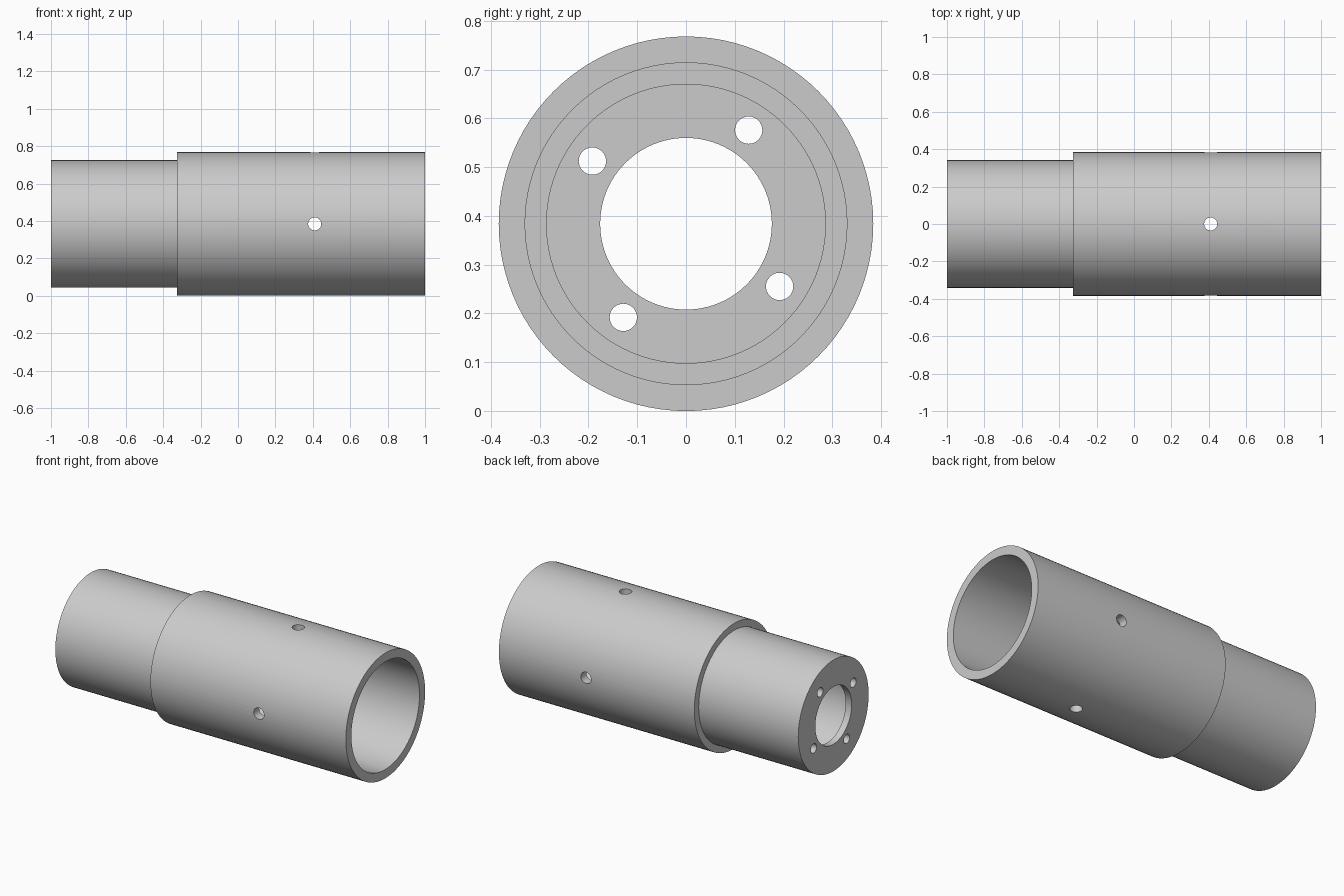
import bpy, bmesh
from math import cos, sin, pi, radians
from mathutils import Matrix, Vector

if "Cube" in bpy.data.objects:
    bpy.data.objects.remove(bpy.data.objects["Cube"])

R = 0.384          # outer radius, also height of the axis
SIDES = 96


def lathe_x(name, profile):
    """Revolve a closed (x, radius) profile around the x axis."""
    bm = bmesh.new()
    rings = [[bm.verts.new((x, r * cos(2 * pi * i / SIDES), r * sin(2 * pi * i / SIDES) + R))
              for i in range(SIDES)] for x, r in profile]
    for k, a in enumerate(rings):
        b = rings[(k + 1) % len(rings)]
        for i in range(SIDES):
            j = (i + 1) % SIDES
            bm.faces.new((a[i], a[j], b[j], b[i]))
    bmesh.ops.recalc_face_normals(bm, faces=bm.faces)
    me = bpy.data.meshes.new(name)
    bm.to_mesh(me)
    bm.free()
    ob = bpy.data.objects.new(name, me)
    bpy.context.collection.objects.link(ob)
    return ob


def drill(ob, centre, axis, radius, length):
    """Cut a round hole through the object."""
    bpy.ops.mesh.primitive_cylinder_add(vertices=32, radius=radius, depth=length)
    cutter = bpy.context.object
    cutter.name = "hole_cutter"
    cutter.matrix_world = (Matrix.Translation(centre)
                           @ Vector(axis).to_track_quat('Z', 'Y').to_matrix().to_4x4())
    mod = ob.modifiers.new("hole", 'BOOLEAN')
    mod.operation = 'DIFFERENCE'
    mod.solver = 'EXACT'
    mod.object = cutter
    bpy.context.view_layer.objects.active = ob
    bpy.ops.object.modifier_apply(modifier=mod.name)
    bpy.data.objects.remove(cutter)


# Stepped sleeve with a stepped bore and a thin end wall
sleeve = lathe_x("stepped_sleeve", [
    (-1.0, 0.176), (-1.0, 0.341), (-0.325, 0.341), (-0.325, R),
    (1.0, R), (1.0, 0.33), (-0.27, 0.33), (-0.27, 0.286),
    (-0.96, 0.286), (-0.96, 0.176)])

# Cross holes through the wide section
drill(sleeve, (0.41, 0, R), (0, 1, 0), 0.035, 1)
drill(sleeve, (0.41, 0, R), (0, 0, 1), 0.035, 1)

# Four bolt holes in the end wall
for k in range(4):
    a = radians(56.2 + 90 * k)
    drill(sleeve, (-1, 0.231 * cos(a), R + 0.231 * sin(a)), (1, 0, 0), 0.028, 0.3)

# Smooth walls, sharp rims
bpy.ops.object.select_all(action='DESELECT')
sleeve.select_set(True)
bpy.context.view_layer.objects.active = sleeve
bpy.ops.object.shade_smooth_by_angle(angle=radians(30))
